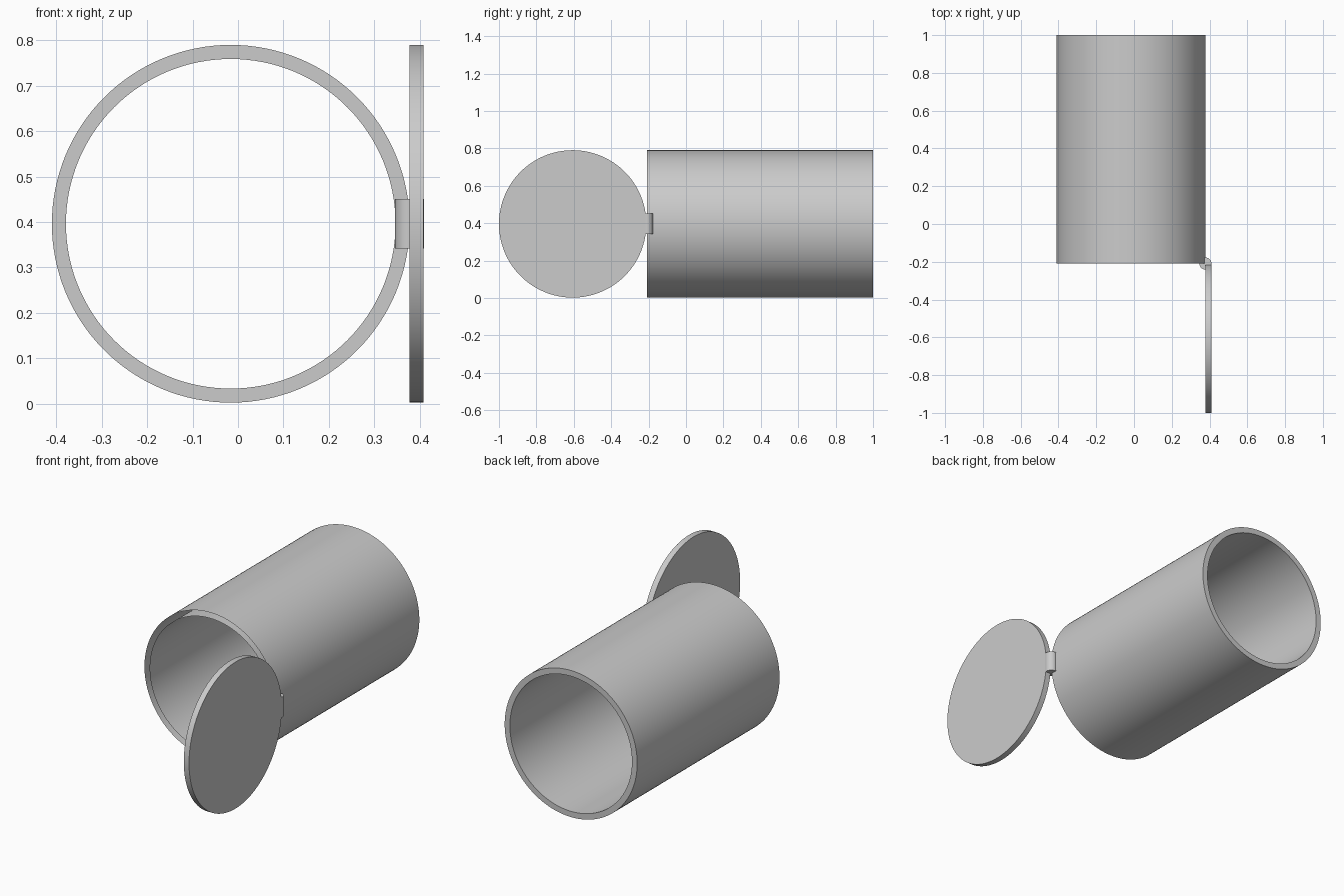
import bpy, bmesh, math
from mathutils import Matrix

if "Cube" in bpy.data.objects:
    bpy.data.objects.remove(bpy.data.objects["Cube"])

SIDES = 128
R, WALL, ZC = 0.394, 0.031, 0.396
TUBE_X, HINGE_X, HINGE_Y = -0.016, 0.378, -0.209


def finish(name, bm):
    mesh = bpy.data.meshes.new(name)
    bm.to_mesh(mesh)
    bm.free()
    ob = bpy.data.objects.new(name, mesh)
    bpy.context.collection.objects.link(ob)
    bpy.ops.object.select_all(action='DESELECT')
    ob.select_set(True)
    bpy.context.view_layer.objects.active = ob
    bpy.ops.object.shade_smooth_by_angle(angle=math.radians(30))
    return ob


def disc(name, radius, depth, centre, rotation, sides):
    bm = bmesh.new()
    bmesh.ops.create_cone(bm, cap_ends=True, segments=sides, radius1=radius,
                          radius2=radius, depth=depth,
                          matrix=Matrix.Translation(centre) @ rotation)
    return finish(name, bm)


# Double-walled tube: joined by a rim at the back, open between walls at the front
bm = bmesh.new()
profile = [(R, HINGE_Y), (R, 1.0), (R - WALL, 1.0), (R - WALL, HINGE_Y)]
rings = []
for r, y in profile:
    ring = []
    for i in range(SIDES):
        a = 2 * math.pi * i / SIDES
        ring.append(bm.verts.new((TUBE_X + r * math.cos(a), y, ZC + r * math.sin(a))))
    rings.append(ring)
for a, b in zip(rings, rings[1:]):
    for i in range(SIDES):
        j = (i + 1) % SIDES
        bm.faces.new((a[i], b[i], b[j], a[j]))
finish("tube", bm)

# Round lid swung open at the right side
disc("lid", R, WALL, (HINGE_X + WALL / 2, -1.0 + R, ZC),
     Matrix.Rotation(math.pi / 2, 4, 'Y'), SIDES)

# Hinge barrel between tube and lid
disc("hinge", WALL + 0.001, 0.11, (HINGE_X, HINGE_Y, ZC), Matrix.Identity(4), 32)
